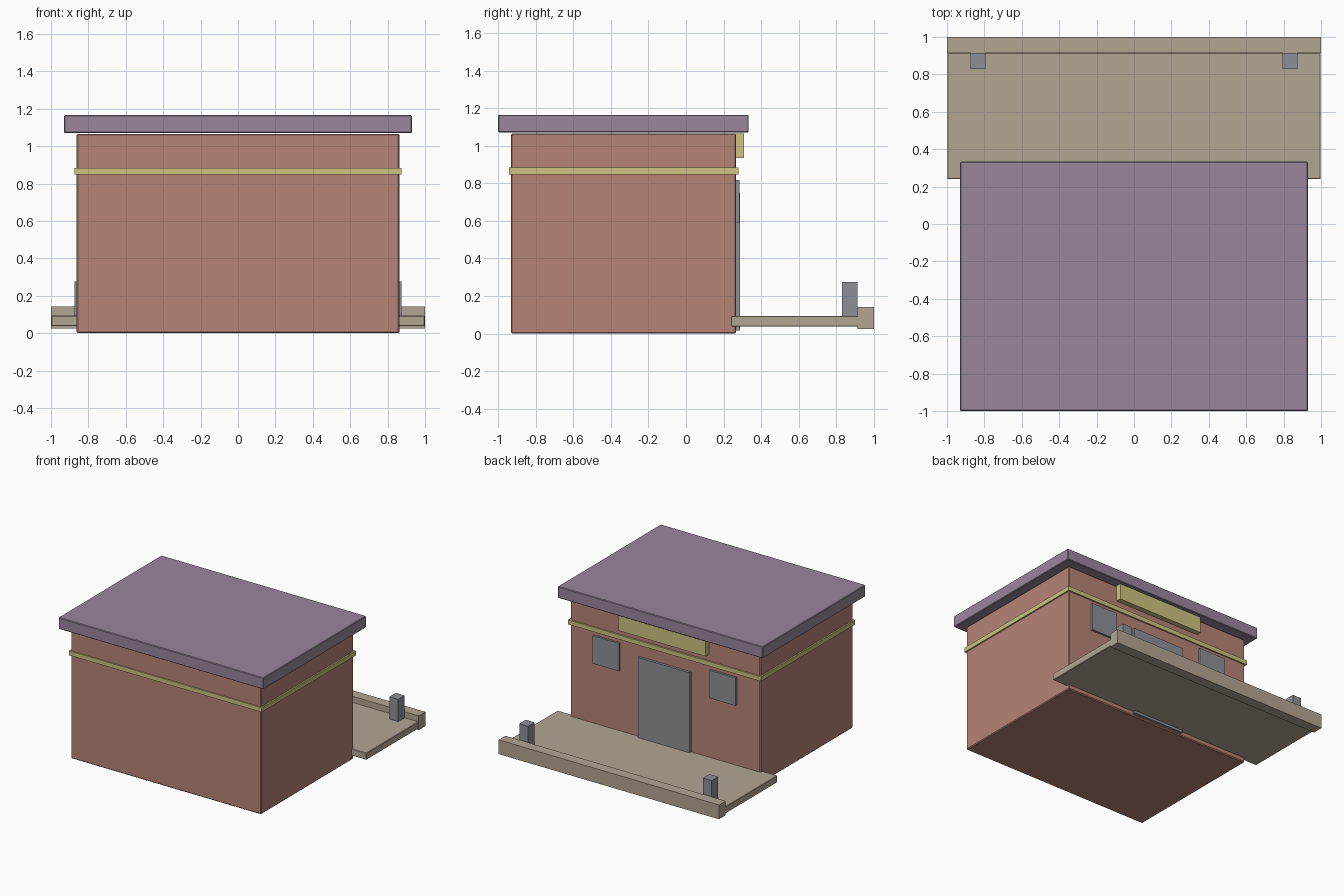
import bpy

if "Cube" in bpy.data.objects:
    bpy.data.objects.remove(bpy.data.objects["Cube"])


def material(name, rgb):
    m = bpy.data.materials.new(name)
    m.diffuse_color = (*rgb, 1)
    m.use_nodes = True
    m.node_tree.nodes["Principled BSDF"].inputs["Base Color"].default_value = m.diffuse_color
    return m


BRICK = material("brick", (0.47, 0.23, 0.18))
PURPLE = material("roof_purple", (0.32, 0.24, 0.33))
YELLOW = material("trim_yellow", (0.62, 0.55, 0.22))
STONE = material("stone", (0.45, 0.38, 0.29))
GREY = material("slate_grey", (0.27, 0.28, 0.31))


def box(name, x, y, z, mat, bevel=0):
    """Box from (min, max) ranges, with an optional fine chamfer."""
    bpy.ops.mesh.primitive_cube_add(size=1, location=[sum(r) / 2 for r in (x, y, z)])
    ob = bpy.context.object
    ob.name = name
    ob.scale = [r[1] - r[0] for r in (x, y, z)]
    bpy.ops.object.transform_apply(location=False, rotation=False, scale=True)
    ob.data.materials.append(mat)
    if bevel:
        mod = ob.modifiers.new("edge_chamfer", 'BEVEL')
        mod.width = bevel
        mod.segments = 1
    return ob


# Building shell, trim band and overhanging flat roof
box("walls", (-0.863, 0.863), (-0.933, 0.267), (0, 1.066), BRICK, 0.007)
box("trim_band", (-0.875, 0.875), (-0.942, 0.279), (0.847, 0.884), YELLOW)
box("roof", (-0.93, 0.93), (-1.0, 0.334), (1.07, 1.165), PURPLE, 0.005)

# Entrance side: door and blank sign board
box("door", (-0.235, 0.235), (0.25, 0.288), (0.016, 0.75), GREY)
box("sign_board", (-0.395, 0.395), (0.25, 0.31), (0.935, 1.066), YELLOW)

# Forecourt platform and raised kerb
box("platform", (-0.997, 0.997), (0.24, 0.915), (0.037, 0.093), STONE, 0.003)
box("kerb", (-1.0, 1.0), (0.914, 1.0), (0.025, 0.142), STONE)

# Mirrored windows and bollards
for side, s in (("left", -1), ("right", 1)):
    box(f"window_{side}", sorted((s * 0.41, s * 0.648)), (0.25, 0.284), (0.588, 0.817), GREY)
    box(f"bollard_{side}", sorted((s * 0.793, s * 0.873)), (0.83, 0.914), (0.09, 0.275), GREY)
